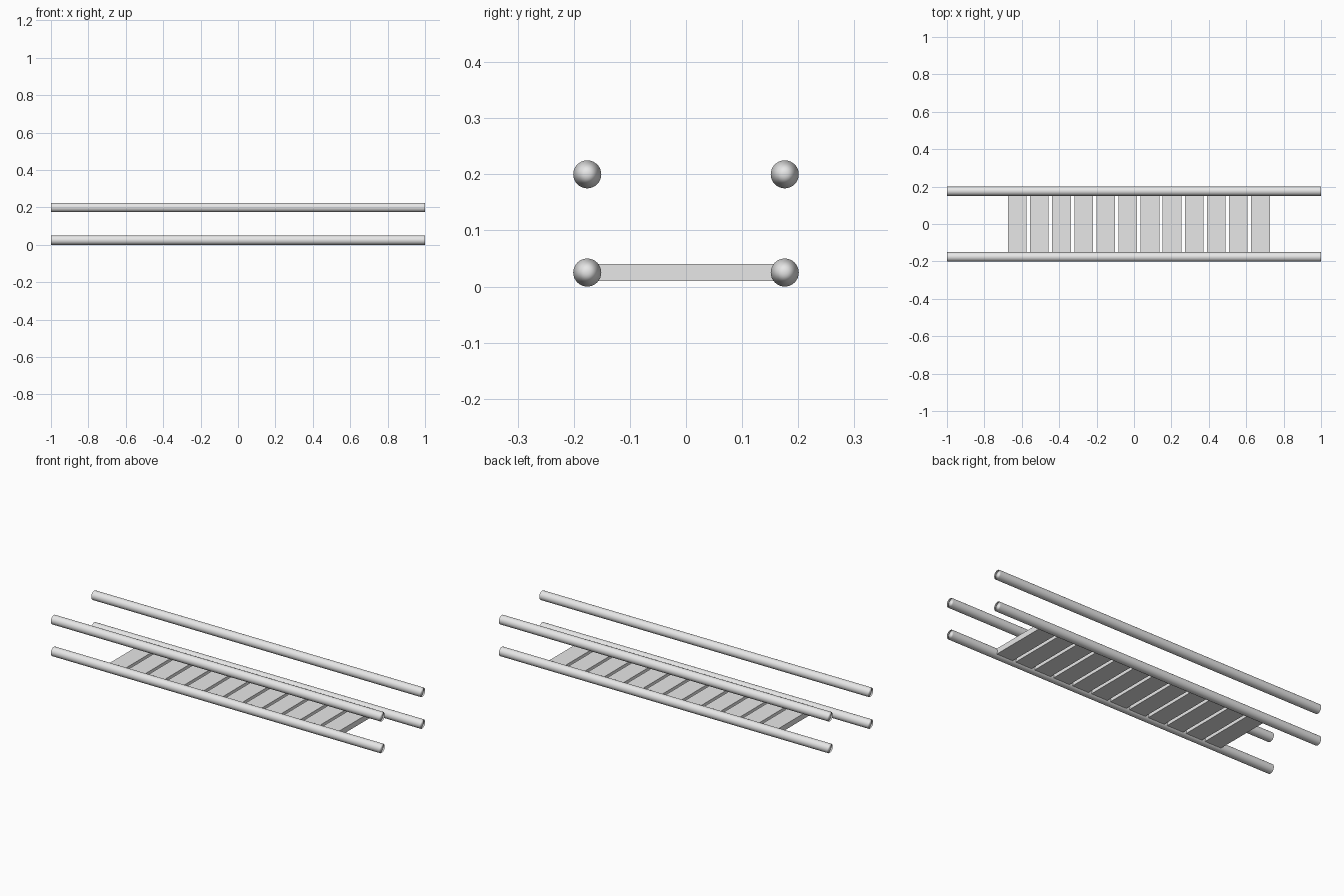
import bpy, bmesh, math
from mathutils import Matrix

if "Cube" in bpy.data.objects:
    bpy.data.objects.remove(bpy.data.objects["Cube"])

grey = bpy.data.materials.new("light_grey")
grey.diffuse_color = (0.8, 0.8, 0.8, 1)
grey.use_nodes = True
grey.node_tree.nodes["Principled BSDF"].inputs["Base Color"].default_value = grey.diffuse_color


def add_object(name, bm):
    mesh = bpy.data.meshes.new(name)
    bm.to_mesh(mesh)
    bm.free()
    mesh.materials.append(grey)
    obj = bpy.data.objects.new(name, mesh)
    bpy.context.collection.objects.link(obj)
    return obj


def rail(name, y, z, radius=0.025):
    bm = bmesh.new()
    bmesh.ops.create_cone(bm, cap_ends=True, cap_tris=True, segments=32,
                          radius1=radius, radius2=radius, depth=2,
                          matrix=Matrix.Translation((0, y, z)) @ Matrix.Rotation(math.pi / 2, 4, 'Y'))
    for f in bm.faces:
        f.smooth = True
    obj = add_object(name, bm)
    # long sides dominate the normals, so the rails shade evenly along their length
    obj.modifiers.new("even_shading", 'WEIGHTED_NORMAL').mode = 'FACE_AREA'


def plank(name, x):
    bm = bmesh.new()
    bmesh.ops.create_cube(bm, size=1, matrix=Matrix.Translation((x, 0, 0.025))
                          @ Matrix.Diagonal((0.1, 0.35, 0.03, 1)))
    add_object(name, bm)


# Lower ropes and handrails on both sides
for side, y in (("front", -0.176), ("back", 0.176)):
    rail(side + "_lower_rope", y, 0.025)
    rail(side + "_handrail", y, 0.2)

# Walkway planks, evenly spaced
for i in range(12):
    plank(f"plank_{i + 1}", -0.624 + i * 0.1182)
